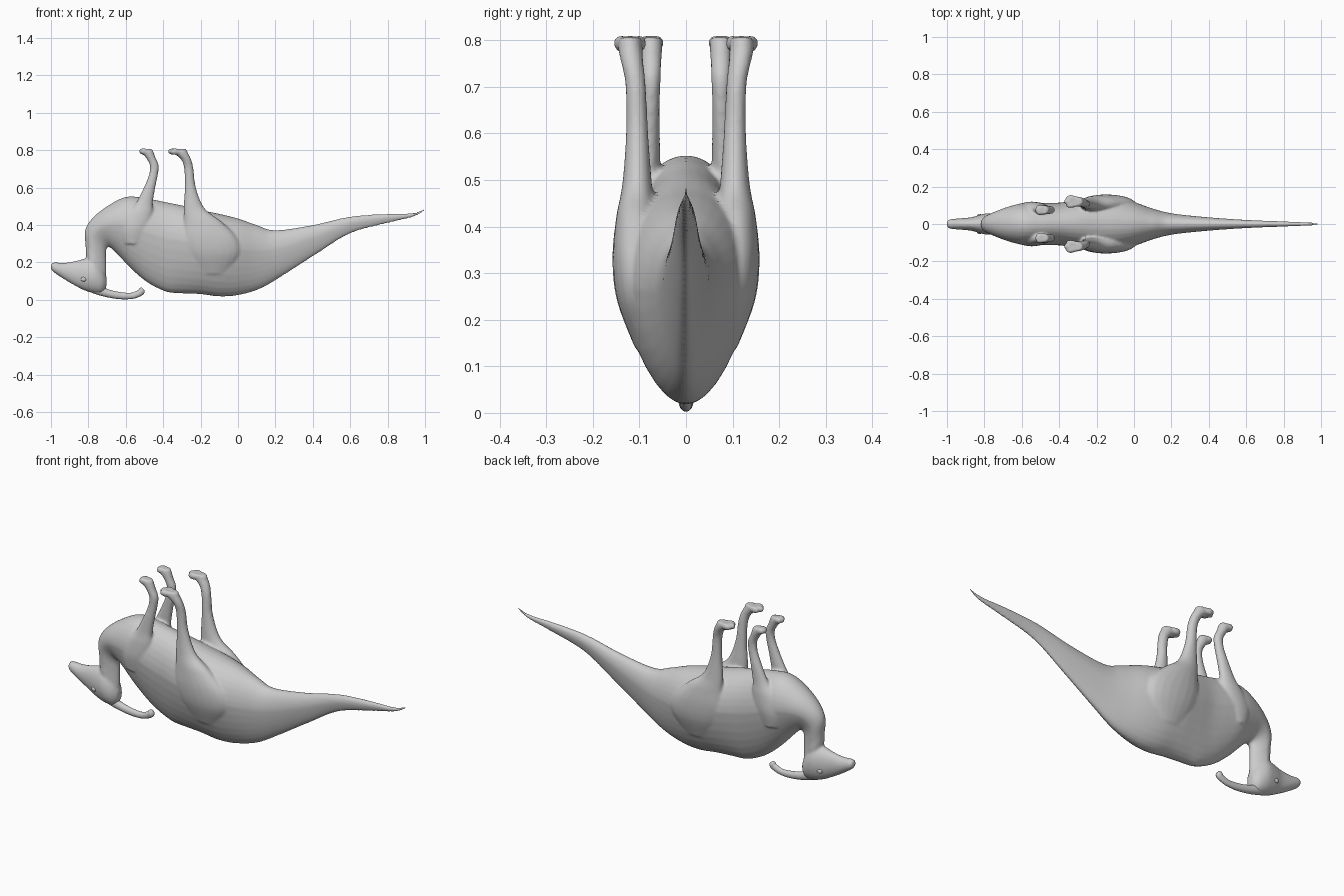
import bpy, bmesh, math
from mathutils import Vector

if "Cube" in bpy.data.objects:
    bpy.data.objects.remove(bpy.data.objects["Cube"])


def spline(rows, steps):
    """Catmull-Rom interpolation through rows of numbers."""
    out = []
    n = len(rows)
    for i in range(n - 1):
        p0, p1, p2, p3 = (rows[min(max(i + k, 0), n - 1)] for k in (-1, 0, 1, 2))
        for s in range(steps):
            t = s / steps
            out.append([0.5 * (2 * b + (c - a) * t + (2 * a - 5 * b + 4 * c - d) * t * t
                               + (3 * b - a - 3 * c + d) * t ** 3)
                        for a, b, c, d in zip(p0, p1, p2, p3)])
    out.append(list(rows[-1]))
    return out


def skin(bm, rings):
    """Bridge a list of point rings into a closed tube."""
    vr = [[bm.verts.new(p) for p in r] for r in rings]
    n = len(vr[0])
    faces = [bm.faces.new(vr[0]), bm.faces.new(vr[-1])]
    for a, b in zip(vr, vr[1:]):
        for i in range(n):
            j = (i + 1) % n
            faces.append(bm.faces.new((a[i], a[j], b[j], b[i])))
    bmesh.ops.recalc_face_normals(bm, faces=faces)


def profile_loft(bm, rows, wide=0.5, keel=0.0, n=32, steps=5):
    """Rows: belly x, z, back x, z, half width."""
    rings = []
    for tx, tz, bx, bz, w in spline(rows, steps):
        top, bot = Vector((tx, 0, tz)), Vector((bx, 0, bz))
        mid = bot.lerp(top, wide)
        ring = []
        for k in range(n):
            a = 2 * math.pi * k / n
            s, c = math.sin(a), math.cos(a)
            p = mid + ((top - mid) if s > 0 else (mid - bot)) * s
            p.y = max(w, 0.002) * c * (1 - keel * max(0, -s))
            ring.append(p)
        rings.append(ring)
    skin(bm, rings)


def limb(bm, rows, side, n=20):
    """Rows: x, y, z, x radius, y radius; horizontal rings."""
    rings = []
    for x, y, z, rx, ry in spline(rows, 5):
        rings.append([Vector((x + rx * math.cos(2 * math.pi * k / n),
                              side * (y + ry * math.sin(2 * math.pi * k / n)), z))
                      for k in range(n)])
    skin(bm, rings)


def blob(bm, centre, size):
    r = bmesh.ops.create_uvsphere(bm, u_segments=20, v_segments=12, radius=1)
    for v in r["verts"]:
        v.co = Vector([c + s * q for c, s, q in zip(centre, size, v.co)])


def finish(bm, name):
    me = bpy.data.meshes.new(name)
    bm.to_mesh(me)
    bm.free()
    me.polygons.foreach_set("use_smooth", [True] * len(me.polygons))
    ob = bpy.data.objects.new(name, me)
    bpy.context.collection.objects.link(ob)
    return ob


# Torso, tail and neck (the animal lies on its back)
bm = bmesh.new()
profile_loft(bm, [
    (.997, .487, .997, .477, .003), (.93, .464, .94, .444, .009),
    (.8, .46, .8, .41, .014), (.6, .445, .6, .355, .022),
    (.4, .4, .42, .245, .035), (.2, .372, .24, .13, .055),
    (.1, .4, .12, .06, .08), (0, .435, 0, .025, .118),
    (-.1, .46, -.1, .018, .142), (-.2, .48, -.2, .03, .145),
    (-.3, .505, -.3, .035, .13), (-.4, .525, -.38, .042, .115),
    (-.5, .545, -.48, .09, .113), (-.6, .55, -.57, .165, .113),
    (-.7, .5, -.65, .25, .09), (-.78, .435, -.69, .283, .064),
    (-.818, .37, -.705, .262, .048), (-.815, .29, -.705, .2, .042),
    (-.81, .22, -.705, .13, .042), (-.79, .14, -.72, .1, .03)],
    wide=0.6, keel=0.22)

# Head with narrow muzzle
profile_loft(bm, [
    (-1, .188, -1, .165, .012), (-.985, .2, -.985, .147, .025),
    (-.93, .198, -.93, .11, .03), (-.87, .207, -.87, .075, .036),
    (-.82, .22, -.82, .05, .05), (-.77, .22, -.77, .035, .058),
    (-.725, .17, -.73, .035, .045), (-.702, .12, -.705, .06, .02)])

# Legs pointing up, with toes
fore = [(-.56, .075, .3, .05, .03), (-.55, .085, .38, .075, .034),
        (-.525, .085, .46, .068, .03), (-.5, .08, .52, .045, .025),
        (-.473, .078, .6, .031, .022), (-.452, .076, .67, .024, .02),
        (-.448, .075, .72, .024, .021), (-.467, .075, .76, .026, .023),
        (-.485, .075, .79, .034, .025), (-.488, .075, .806, .03, .022)]
hind = [(-.13, .08, .14, .08, .03), (-.13, .1, .24, .14, .048),
        (-.15, .108, .33, .145, .05), (-.19, .108, .42, .1, .042),
        (-.235, .105, .49, .056, .032), (-.255, .105, .6, .03, .024),
        (-.263, .108, .7, .025, .022), (-.277, .115, .75, .027, .024),
        (-.305, .12, .785, .038, .027), (-.31, .12, .806, .036, .024)]
for side in (-1, 1):
    limb(bm, fore, side)
    limb(bm, hind, side)
    for d in (-1, 0, 1):
        blob(bm, (-.503 - .006 * (d == 0), side * (.075 + .015 * d), .794), (.022, .012, .017))
        blob(bm, (-.338 - .012 * (d == 0), side * (.12 + .021 * d), .793), (.027, .014, .018))
body = finish(bm, "body")

# Blend the overlapping parts into one skin
rem = body.modifiers.new("blend", "REMESH")
rem.mode = 'VOXEL'
rem.voxel_size = 0.007
rem.use_smooth_shade = True
sm = body.modifiers.new("soften", "SMOOTH")
sm.factor = 0.5
sm.iterations = 5

# Backward curving head crest with a rounded tip
bm = bmesh.new()
profile_loft(bm, [
    (-.8, .1, -.82, .055, .02), (-.74, .075, -.76, .03, .022),
    (-.68, .052, -.69, .012, .018), (-.62, .04, -.62, .003, .015),
    (-.57, .038, -.56, .006, .013), (-.535, .052, -.52, .02, .014),
    (-.527, .062, -.502, .034, .015), (-.515, .066, -.499, .05, .009)])
finish(bm, "head_crest")

# Eyes
bm = bmesh.new()
for side in (-1, 1):
    blob(bm, (-.825, side * .044, .11), (.015, .009, .012))
finish(bm, "eyes")
